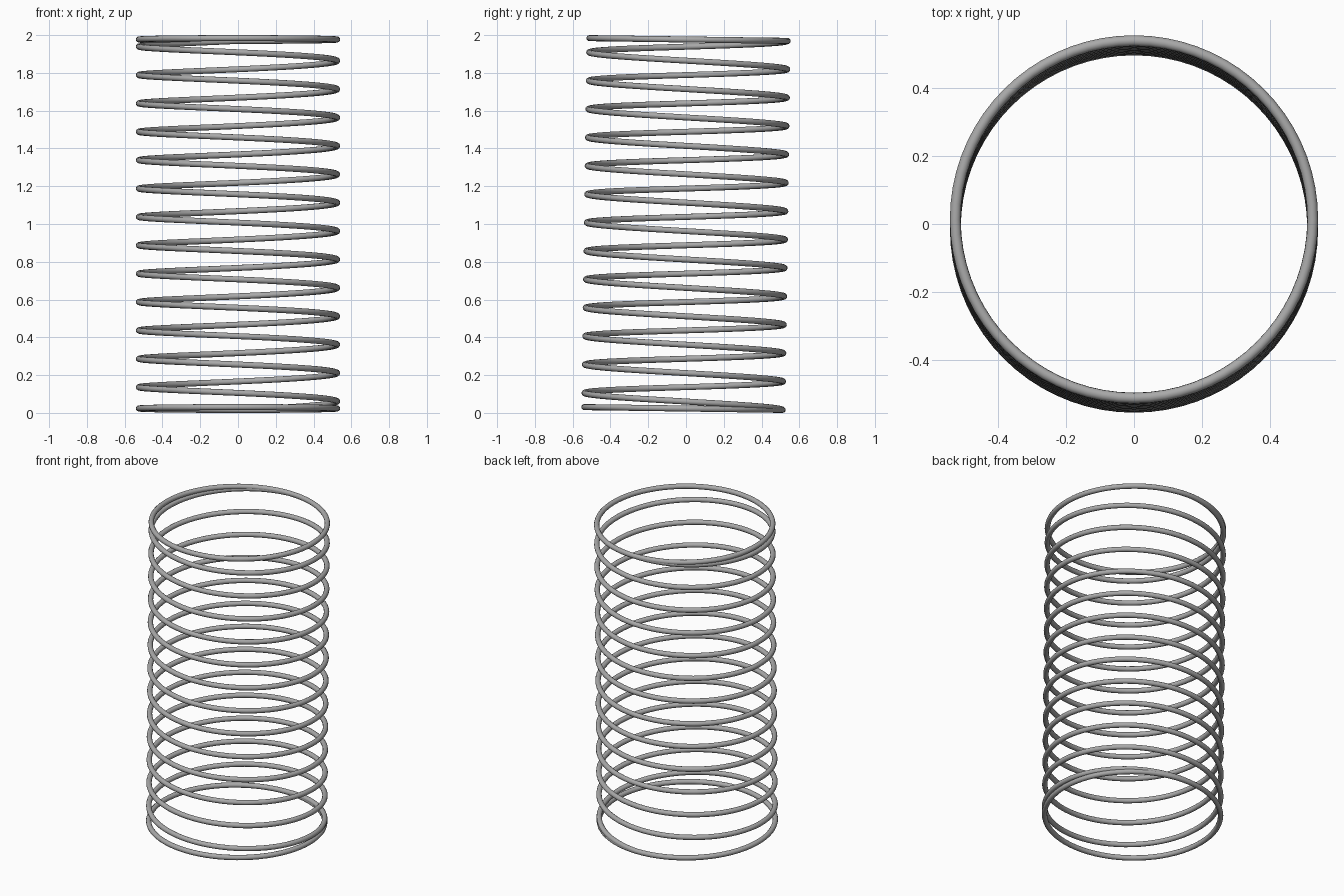
import bpy
import math
from mathutils import Matrix, Vector

cube = bpy.data.objects.get("Cube")
if cube:
    bpy.data.objects.remove(cube, do_unlink=True)

COIL_RADIUS = 0.525
WIRE_RADIUS = 0.016
LOW, HIGH = 0.0232, 1.9768     # heights of the flat end coils
TURNS = 13                     # rising turns between the end coils
STEPS = 72                     # segments per turn
LEAN = -0.0138                 # slight lean towards the back

# Grey metal
steel = bpy.data.materials.new("grey steel")
colour = (0.4, 0.4, 0.4, 1)
steel.diffuse_color = colour
steel.use_nodes = True
steel.node_tree.nodes["Principled BSDF"].inputs["Base Color"].default_value = colour


def coil_point(turn):
    """Clockwise path from the back: flat turn, rising turns, flat turn."""
    angle = math.pi / 2 - turn * math.tau
    rise = min(max((turn - 1) / TURNS, 0), 1)
    return Vector((COIL_RADIUS * math.cos(angle),
                   COIL_RADIUS * math.sin(angle),
                   LOW + (HIGH - LOW) * rise - 1))


# Wire path, leaned about its middle
lean = Matrix.Translation((0, 0, 1)) @ Matrix.Rotation(LEAN, 4, 'X')
path = [lean @ coil_point(i / STEPS) for i in range((TURNS + 2) * STEPS + 1)]

# Round wire swept along the path
curve = bpy.data.curves.new("coil_spring", 'CURVE')
curve.dimensions = '3D'
curve.bevel_depth = WIRE_RADIUS
curve.bevel_resolution = 4
curve.use_fill_caps = True
spline = curve.splines.new('POLY')
spline.points.add(len(path) - 1)
for point, co in zip(spline.points, path):
    point.co = (*co, 1)
curve.materials.append(steel)

spring = bpy.data.objects.new("coil_spring", curve)
bpy.context.collection.objects.link(spring)

# Mesh with smooth wire and sharp cut ends
bpy.ops.object.select_all(action='DESELECT')
spring.select_set(True)
bpy.context.view_layer.objects.active = spring
bpy.ops.object.convert(target='MESH')
bpy.ops.object.shade_smooth_by_angle(angle=math.radians(60))
